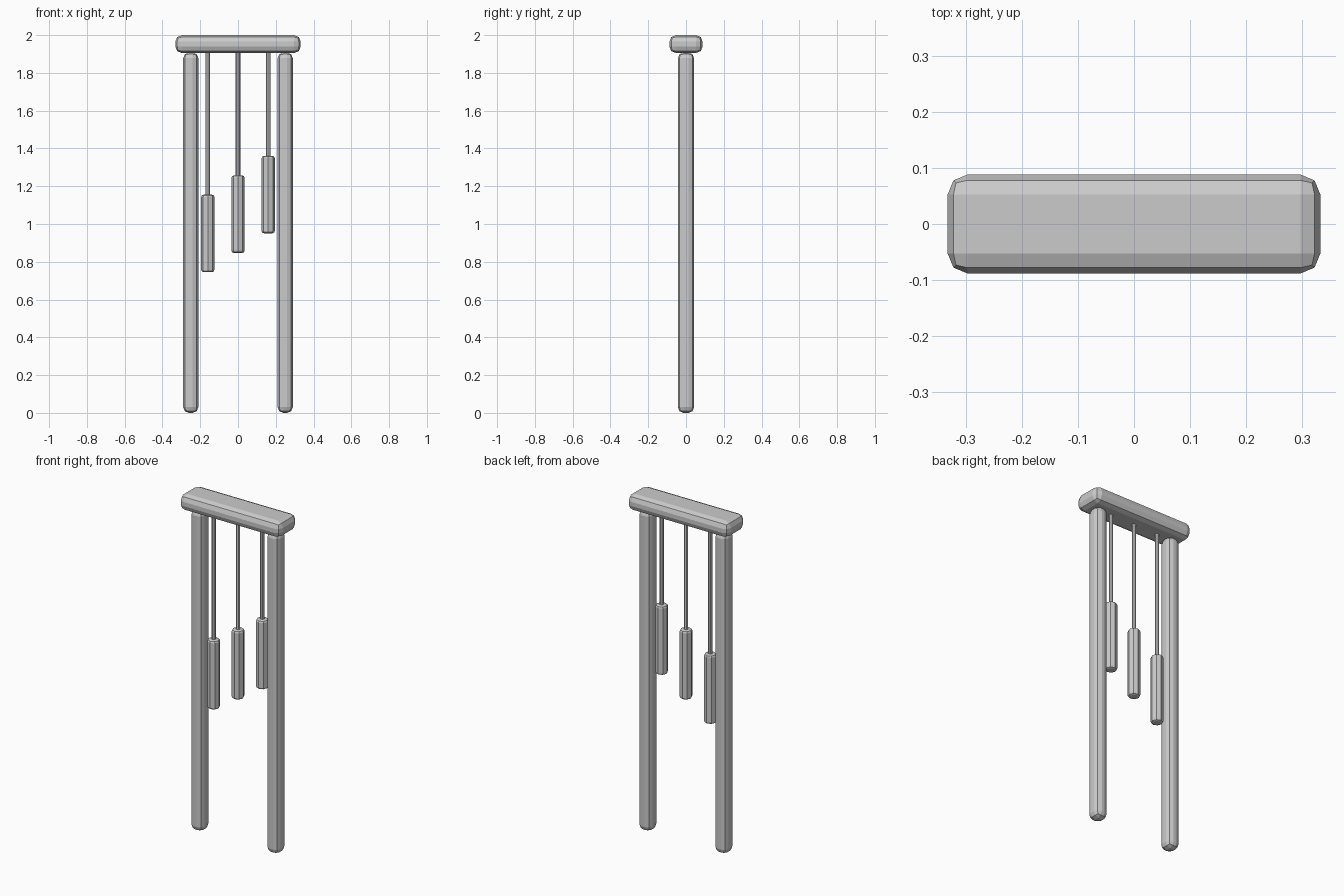
import bpy

if "Cube" in bpy.data.objects:
    bpy.data.objects.remove(bpy.data.objects["Cube"])


def bevel(obj, width):
    mod = obj.modifiers.new("bevel", 'BEVEL')
    mod.width = width
    mod.segments = 2
    mod.limit_method = 'ANGLE'
    mod.angle_limit = 1.05


def box(name, size, loc, width):
    bpy.ops.mesh.primitive_cube_add(size=1, location=loc)
    obj = bpy.context.object
    obj.name = name
    obj.scale = size
    bpy.ops.object.transform_apply(location=False, rotation=False, scale=True)
    bevel(obj, width)
    return obj


def rod(name, x, radius, bottom, top, width=0):
    bpy.ops.mesh.primitive_cylinder_add(vertices=8, radius=radius, depth=top - bottom,
                                        location=(x, 0, (bottom + top) / 2))
    obj = bpy.context.object
    obj.name = name
    if width:
        bevel(obj, width)
    return obj


# Rounded top beam
box("top_beam", (0.664, 0.176, 0.095), (0, 0, 1.9525), 0.035)

# Two posts with rounded ends
for side, x in (("left", -0.25), ("right", 0.25)):
    box(side + "_post", (0.08, 0.086, 1.908), (x, 0, 0.954), 0.03)

# Hanging cords and chime tubes
for side, x, bottom in (("left", -0.16, 0.745), ("middle", 0, 0.847), ("right", 0.16, 0.951)):
    top = bottom + 0.41
    rod(side + "_cord", x, 0.012, top - 0.01, 1.915)
    rod(side + "_tube", x, 0.035, bottom, top, 0.012)
